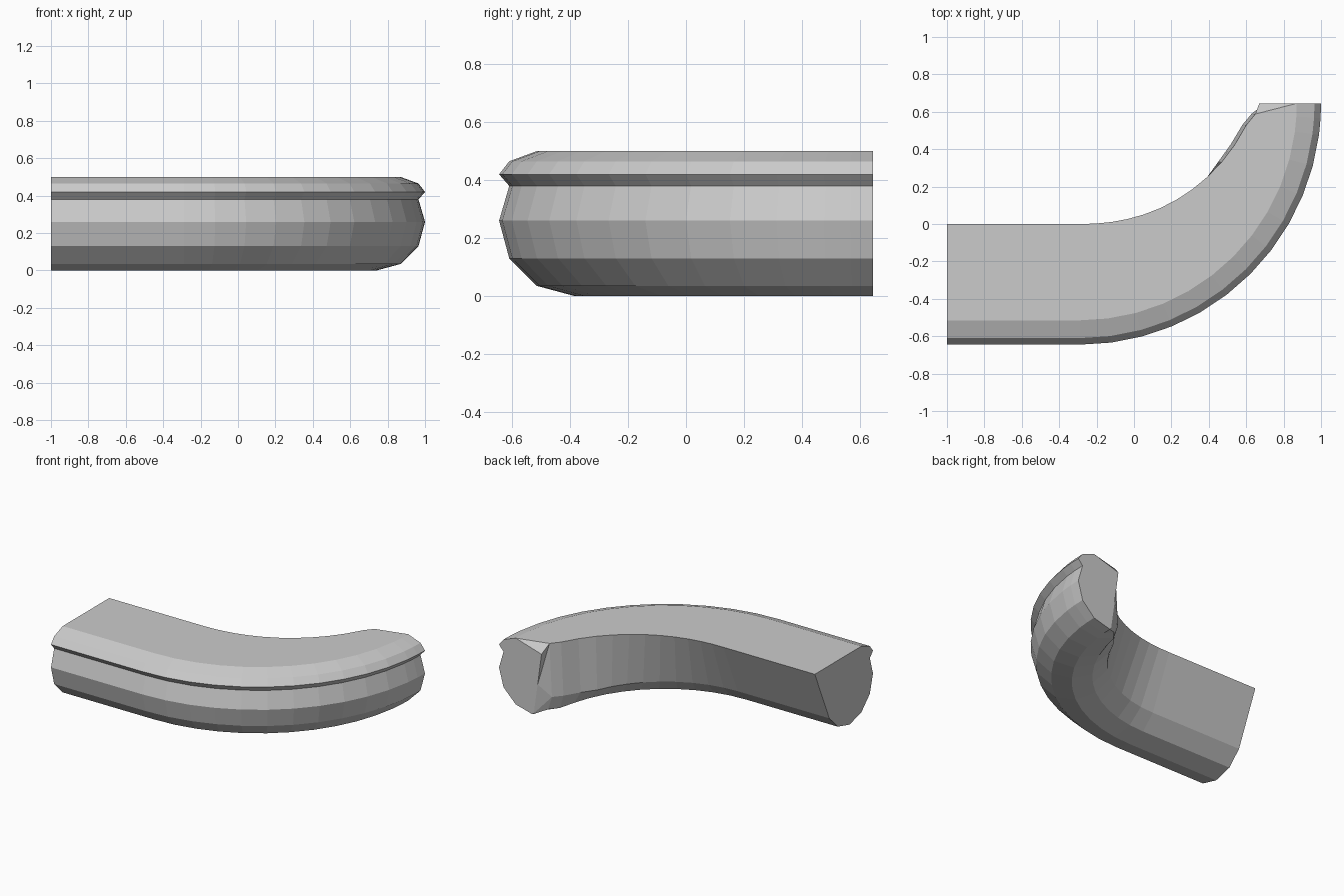
import bpy, bmesh, math

if "Cube" in bpy.data.objects:
    bpy.data.objects.remove(bpy.data.objects["Cube"])

CX, CY, R = -0.29, 0.645, 1.29   # centre and outer radius of the bend

# Outer side of the section: (inset from outer edge, height), with the groove
OUTER = [(0.26, 0), (0.13, 0.035), (0.035, 0.13), (0, 0.26), (0.035, 0.38),
         (0, 0.42), (0.035, 0.465), (0.13, 0.5)]


def section(deg):
    """Cross-section narrowing towards the end of the bend."""
    if deg >= 90:
        return OUTER + [(0.33, 0.44), (0.30, 0.22), (0.27, 0.01)]
    w = 0.645 - 0.295 * (deg / 90) ** 1.8
    if deg > 85:
        w = 0.35
    low, bottom = min(0.485, w + 0.02), min(0.39, w - 0.01)
    return OUTER + [(w, 0.5), (low, 0.13), (bottom, 0.035)]


bm = bmesh.new()

# Straight start, then stations around the bend
rings = [[bm.verts.new((-1, CY - (R - d), z)) for d, z in section(0)]]
for deg in [7.5 * k for k in range(12)] + [86.5, 90]:
    a = math.radians(deg)
    rings.append([bm.verts.new((CX + (R - d) * math.sin(a),
                                CY - (R - d) * math.cos(a), z))
                  for d, z in section(deg)])

# Skin between stations; the last span is split into triangles
n = len(rings[0])
for i in range(len(rings) - 1):
    a, b = rings[i], rings[i + 1]
    for j in range(n):
        k = (j + 1) % n
        if i == len(rings) - 2:
            p, q = (a[k], b[j]) if j == 7 else (a[j], b[k])
            if j == 7:
                bm.faces.new((a[j], b[j], a[k]))
                bm.faces.new((b[j], b[k], a[k]))
            else:
                bm.faces.new((a[j], b[j], b[k]))
                bm.faces.new((a[j], b[k], a[k]))
        else:
            bm.faces.new((a[j], b[j], b[k], a[k]))

# End caps
bm.faces.new(rings[0])
bm.faces.new(rings[-1][::-1])
bmesh.ops.recalc_face_normals(bm, faces=bm.faces)

mesh = bpy.data.meshes.new("curved_armrest")
bm.to_mesh(mesh)
bm.free()
armrest = bpy.data.objects.new("curved_armrest", mesh)
bpy.context.collection.objects.link(armrest)
